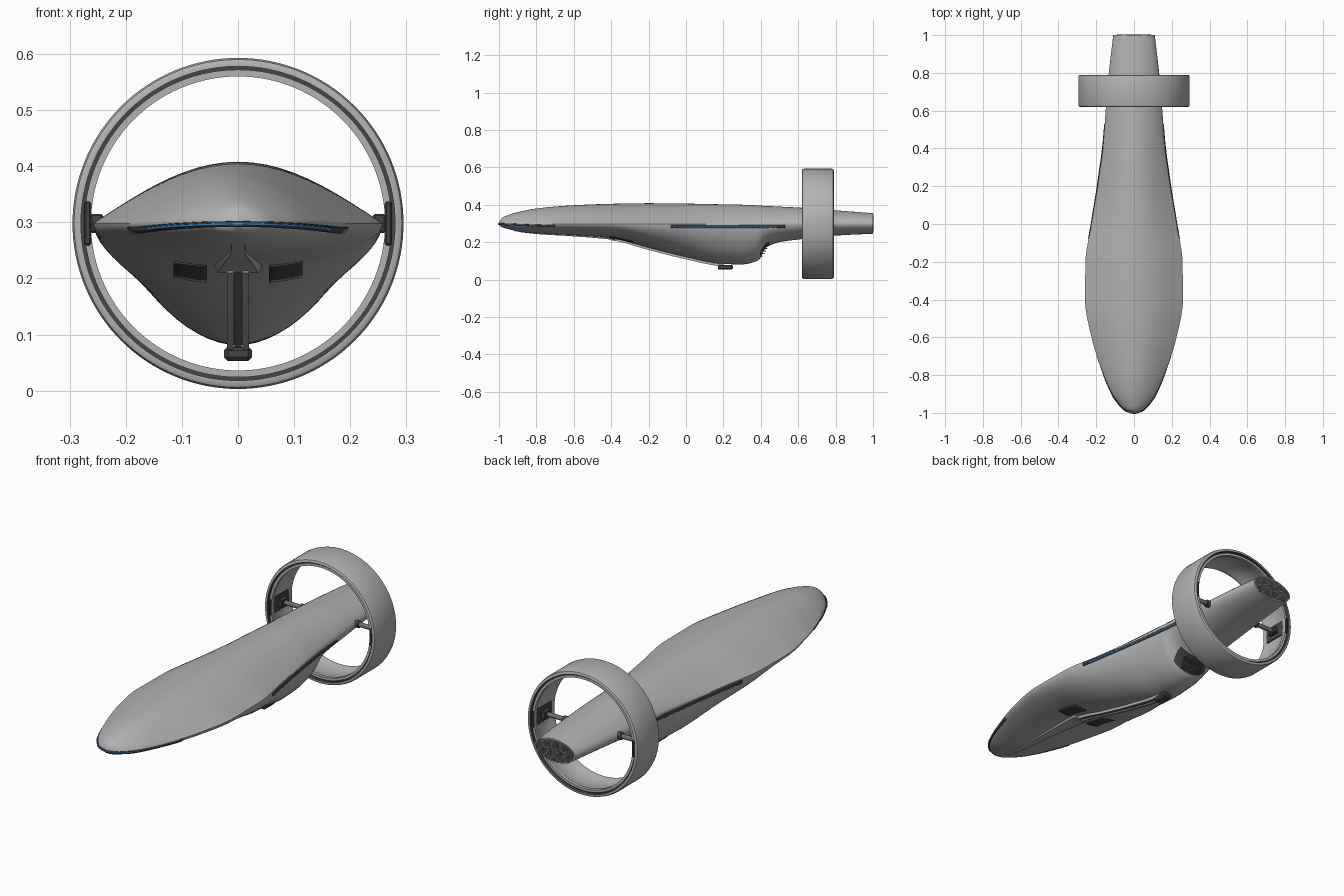
import bpy, bmesh, math
from mathutils import Vector

cube = bpy.data.objects.get("Cube")
if cube:
    bpy.data.objects.remove(cube, do_unlink=True)


def material(name, color):
    m = bpy.data.materials.new(name)
    m.use_nodes = True
    m.diffuse_color = (*color, 1)
    m.node_tree.nodes["Principled BSDF"].inputs["Base Color"].default_value = (*color, 1)
    return m


HULL = material("hull grey", (0.45, 0.45, 0.45))
DARK = material("dark metal", (0.06, 0.06, 0.06))
STEEL = material("mid steel", (0.16, 0.16, 0.16))
BLUE = material("blue glow", (0.03, 0.25, 0.7))
CHINE = 0.298

# Hull stations: y, half width, top, bottom
STATIONS = [
    (-1, .004, .304, .292), (-.985, .045, .328, .28), (-.95, .08, .345, .27),
    (-.9, .115, .36, .258), (-.8, .16, .38, .247), (-.6, .225, .397, .237),
    (-.4, .259, .405, .222), (-.2, .257, .408, .17), (0, .225, .406, .12),
    (.2, .192, .402, .083), (.3, .178, .4, .081), (.37, .168, .397, .095),
    (.4, .165, .395, .115), (.42, .163, .394, .165), (.5, .157, .39, .2),
    (.6, .15, .385, .214), (.8, .133, .37, .235), (1, .11, .355, .245)]


def station(y):
    """Monotone cubic interpolation of the hull stations."""
    n = len(STATIONS)
    i = max(k for k in range(n - 1) if STATIONS[k][0] <= y or k == 0)
    h = STATIONS[i + 1][0] - STATIONS[i][0]
    t = min(max((y - STATIONS[i][0]) / h, 0), 1)

    def slope(k, c):
        a, b = STATIONS[k], STATIONS[k + 1]
        return (b[c] - a[c]) / (b[0] - a[0])

    def tangent(k, c):
        if k == 0 or k == n - 1:
            return slope(min(k, n - 2), c)
        p, q = slope(k - 1, c), slope(k, c)
        return 0 if p * q <= 0 else 2 * p * q / (p + q)

    out = []
    for c in (1, 2, 3):
        a, b = STATIONS[i][c], STATIONS[i + 1][c]
        s = t * t * (3 - 2 * t)
        out.append(a + (b - a) * s + h * t * (1 - t) *
                   ((1 - t) * tangent(i, c) - t * tangent(i + 1, c)))
    return out


def drop(u, roundness):
    """Section height for a width fraction, from lens to ellipse."""
    u = min(abs(u), 1)
    return (1 - roundness) * math.cos(u * math.pi / 2) + roundness * math.sqrt(1 - u * u)


def belly(x, y):
    w, _, low = station(y)
    return CHINE - (CHINE - low) * drop(x / w, .85)


def finish(name, bm, mats, smooth=True, angle=35):
    bmesh.ops.recalc_face_normals(bm, faces=bm.faces)
    me = bpy.data.meshes.new(name)
    bm.to_mesh(me)
    bm.free()
    ob = bpy.data.objects.new(name, me)
    bpy.context.collection.objects.link(ob)
    for m in mats:
        me.materials.append(m)
    if smooth:
        bpy.ops.object.select_all(action='DESELECT')
        ob.select_set(True)
        bpy.context.view_layer.objects.active = ob
        bpy.ops.object.shade_smooth_by_angle(angle=math.radians(angle))
    return ob


def loft(rows, closed=True, caps=True, ring=False):
    """Skin a list of point rows."""
    bm = bmesh.new()
    vs = [[bm.verts.new(p) for p in row] for row in rows]
    n = len(rows[0])
    for k in range(len(vs) if ring else len(vs) - 1):
        a, b = vs[k], vs[(k + 1) % len(vs)]
        for j in range(n if closed else n - 1):
            q = (j + 1) % n
            bm.faces.new((a[j], a[q], b[q], b[j]))
    if caps and closed and not ring:
        bm.faces.new(vs[0])
        bm.faces.new(vs[-1])
    return bm


def plate(name, rows, mat):
    ob = finish(name, loft(rows, closed=False), [mat])
    mod = ob.modifiers.new("thickness", 'SOLIDIFY')
    mod.thickness = .003
    mod.offset = 0
    return ob


def box(name, center, size, mat, bevel=.003):
    bm = bmesh.new()
    bmesh.ops.create_cube(bm, size=1)
    for v in bm.verts:
        v.co = Vector(center) + Vector(a * b for a, b in zip(v.co, size))
    bmesh.ops.bevel(bm, geom=bm.edges[:], offset=bevel, segments=1, affect='EDGES')
    return finish(name, bm, [mat], False)


def span(a, b, n):
    return [a + (b - a) * k / n for k in range(n + 1)]


# Hull with a dark recess behind the keel
rows = []
for s in span(0, 1, 150):
    y = -1 + 2 * s ** 1.4
    w, top, low = station(y)
    tail = min(max((y - .1) / .8, 0), 1) * .8 + max(0, -.7 - y) * 2
    row = []
    for k in range(64):
        a = k * math.tau / 64
        u = math.cos(a)
        if k <= 32:
            z = CHINE + (top - CHINE) * drop(u, min(tail, 1))
        else:
            z = CHINE - (CHINE - low) * drop(u, .85)
        row.append((w * u, y, z))
    rows.append(row)
bm = loft(rows)
for f in bm.faces:
    c = f.calc_center_median()
    if .395 < c.y < .45 and abs(c.x) < .085 and c.z < .25:
        f.material_index = 1
finish("hull", bm, [HULL, DARK], angle=50)


# Light slots along the chine
def slot(name, ys, offset, low, high, mat, sides):
    for side in sides:
        rows = []
        for y in ys:
            w, _, bottom = station(y)
            row = []
            for dz in (low(y), high(y)):
                z = CHINE + dz
                f = min(abs(min(dz, 0)) / max(CHINE - bottom, .012), .95)
                row.append((side * (w * math.sqrt(1 - f * f) + offset), y - offset * (y < -.9), z))
            rows.append(row)
        if len(sides) == 1:
            rows = [[(-x, y, z) for x, y, z in r] for r in reversed(rows)] + rows
        plate(name, rows, mat)


def sag(base):
    return lambda y: base - .011 * min((y + 1) / .25, 1)


nose = [-1 + .3 * s * s for s in span(0, 1, 24)]
slot("nose_slot", nose, .002, sag(-.006), sag(.004), DARK, (1,))
slot("nose_light", nose[:-4], .004, sag(-.003), sag(.001), BLUE, (1,))
flank = span(-.08, .53, 24)
slot("side_slot", flank, .002, lambda y: -.022, lambda y: -.007, DARK, (-1, 1))
slot("side_light", flank[1:-1], .004, lambda y: -.021, lambda y: -.017, BLUE, (-1, 1))

# Belly vents
for side in (-1, 1):
    plate("belly_vent", [[(side * x, y, belly(x, y) - .003) for x in span(.055, .115, 5)]
                         for y in span(-.41, -.28, 6)], DARK)

# Chin fairing under the nose
rows = []
for s in span(0, 1, 16):
    y = -.92 + .54 * s
    half = .016 + .034 * s ** 1.5
    z = station(y)[2]
    depth = .002 + .007 * s
    rows.append([(-half, y, z + .012), (-half * .7, y, z - depth),
                 (half * .7, y, z - depth), (half, y, z + .012)])
finish("chin_fairing", loft(rows), [HULL])

# Keel rail and its end block
for x, mat, gap in ((-.014, HULL, .012), (0, STEEL, .008), (.014, HULL, .012)):
    rows = []
    for y in span(-.4, .2, 20):
        z = station(y)[2]
        rows.append([(x + dx, y, z + dz) for dx, dz in
                     ((-.006, .004), (.006, .004), (.006, -gap), (-.006, -gap))])
    finish("keel_rail", loft(rows), [mat])
box("rail_end_block", (0, .21, .066), (.05, .08, .026), DARK, .007)

# Keel exhaust louvres
for k in range(4):
    box("keel_louvre", (0, .405 + .008 * k, .125 + .014 * k), (.11, .012, .005), STEEL, .001)

# Ring: stepped profile turned about the long axis
profile = [(.286, .62), (.292, .623), (.295, .632), (.295, .778), (.292, .787),
           (.286, .79), (.28, .79), (.28, .775), (.274, .775), (.274, .782),
           (.262, .782), (.262, .765), (.268, .755), (.268, .655), (.262, .645),
           (.262, .628), (.274, .628), (.274, .635), (.28, .635), (.28, .62)]
rows = []
for k in range(128):
    a = k * math.tau / 128
    rows.append([(r * math.cos(a), y, CHINE + r * math.sin(a)) for r, y in profile])
bm = loft(rows, ring=True)
for f in bm.faces:
    c = f.calc_center_median()
    r = math.hypot(c.x, c.z - CHINE)
    if .2735 < r < .281 and (c.y < .64 or c.y > .77):
        f.material_index = 1
finish("ring", bm, [HULL, DARK])


def rod(name, a, b, r1, r2, mat, sides=20, cap=True):
    a, b = Vector(a), Vector(b)
    bm = bmesh.new()
    bmesh.ops.create_cone(bm, cap_ends=cap, segments=sides, radius1=r1, radius2=r2,
                          depth=(b - a).length)
    turn = Vector((0, 0, 1)).rotation_difference(b - a)
    for v in bm.verts:
        v.co = (a + b) / 2 + turn @ v.co
    return finish(name, bm, [mat])


# Struts joining the ring to the hull
for s in (-1, 1):
    rod("strut", (s * .12, .705, CHINE), (s * .268, .705, CHINE), .011, .011, STEEL)
    rod("strut_collar", (s * .135, .705, CHINE), (s * .155, .705, CHINE), .017, .017, DARK)
    box("strut_block", (s * .252, .705, CHINE), (.022, .05, .034), DARK)
    box("ring_clamp", (s * .268, .705, CHINE), (.012, .165, .078), DARK)

# Tail cap and engine cluster
rows = [[(k * .104 * math.cos(a), y, .3 + k * .05 * math.sin(a))
         for a in span(0, math.tau * 47 / 48, 47)] for k, y in ((1, .99), (1, 1), (.95, 1.001))]
finish("tail_cap", loft(rows), [DARK])
nozzles = [(x, .323) for x in (-.048, 0, .048)] + [(x, .279) for x in (-.068, -.023, .023, .068)]
for x, z in nozzles:
    rod("nozzle", (x, .985, z), (x, 1.002, z), .018, .021, STEEL)
    rod("nozzle_throat", (x, .99, z), (x, 1.003, z), .014, .016, DARK)
